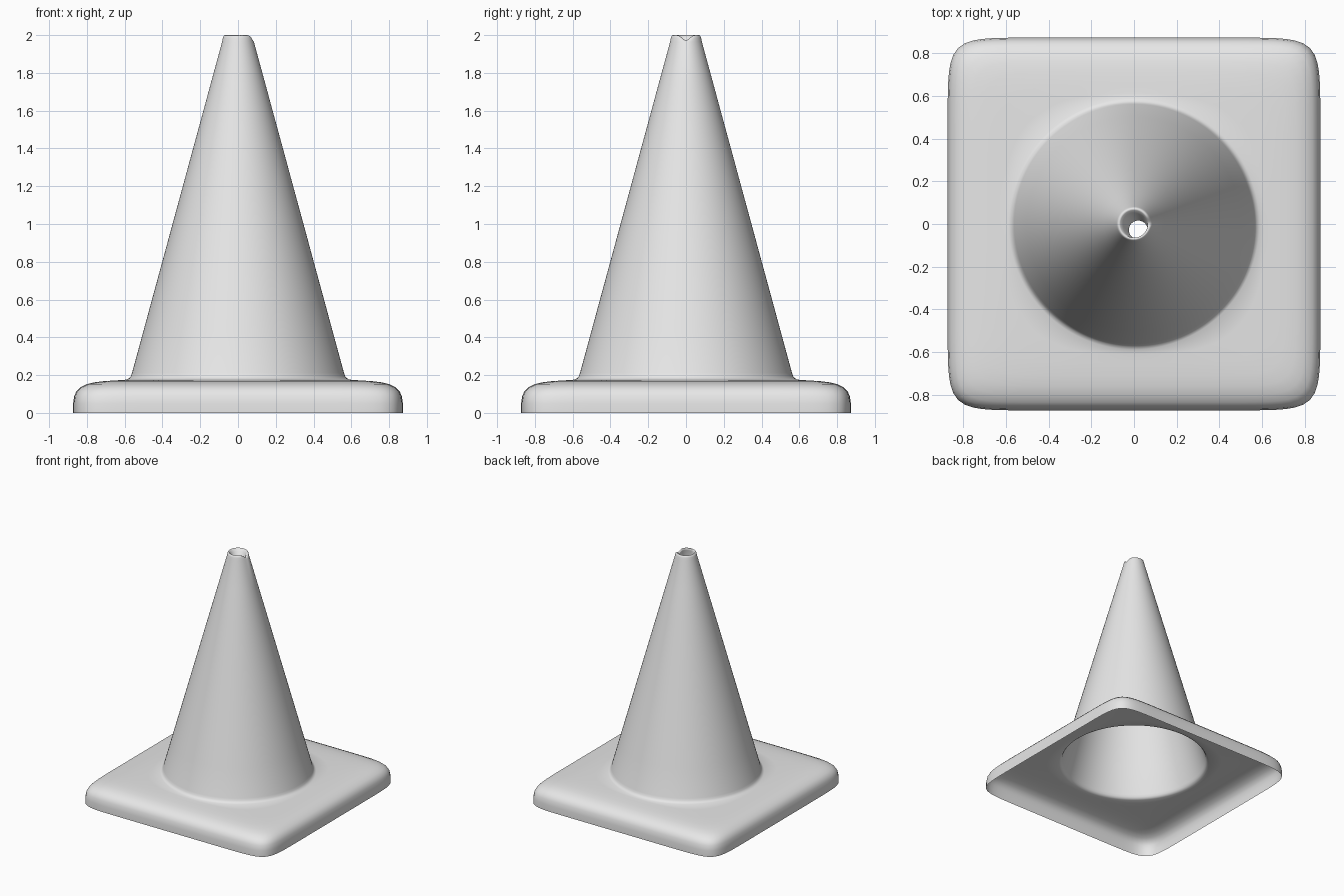
import bpy, bmesh, math

SIDES = 192

cube = bpy.data.objects.get("Cube")
if cube:
    bpy.data.objects.remove(cube, do_unlink=True)


def flat_material(name, value):
    mat = bpy.data.materials.new(name)
    colour = (value, value, value, 1)
    mat.use_nodes = True
    mat.diffuse_color = colour
    bsdf = next(n for n in mat.node_tree.nodes if n.type == 'BSDF_PRINCIPLED')
    bsdf.inputs["Base Color"].default_value = colour
    return mat


def ring(bm, half, z, power=2, cx=0, cy=0, notch=0):
    """Superellipse ring: power 2 is a circle, higher powers are rounded squares."""
    verts = []
    for i in range(SIDES):
        a = 2 * math.pi * i / SIDES
        c, s = math.cos(a), math.sin(a)
        r = half / (abs(c) ** power + abs(s) ** power) ** (1 / power)
        turn = math.atan2(s, c)
        dip = notch * math.exp(-(turn / 0.4) ** 2)
        verts.append(bm.verts.new((cx + r * c, cy + r * s, z - dip)))
    return verts


def loft(name, sections, mat):
    bm = bmesh.new()
    rings = [ring(bm, *sec) for sec in sections]
    for low, high in zip(rings, rings[1:]):
        for i in range(SIDES):
            j = (i + 1) % SIDES
            bm.faces.new((low[i], low[j], high[j], high[i]))
    mesh = bpy.data.meshes.new(name)
    bm.to_mesh(mesh)
    bm.free()
    mesh.materials.append(mat)
    obj = bpy.data.objects.new(name, mesh)
    bpy.context.collection.objects.link(obj)
    for poly in mesh.polygons:
        poly.use_smooth = True
    return obj


grey = flat_material("plain grey", 0.8)

# Hollow skirt, rounded shoulder, fillet, tapering body and folded-in tip
base = [(0.873, 0, 12), (0.873, 0.05, 12), (0.867, 0.09, 12), (0.855, 0.115, 12),
        (0.835, 0.135, 12), (0.8, 0.152, 12), (0.76, 0.162, 11), (0.71, 0.168, 10),
        (0.65, 0.172, 6), (0.61, 0.174, 3)]
fillet = [(0.588, 0.177), (0.575, 0.184), (0.567, 0.195), (0.561, 0.212)]
body = [(0.561 + (0.084 - 0.561) * t / 8, 0.212 + (1.965 - 0.212) * t / 8)
        for t in range(1, 9)]
tip = [(0.08, 1.985, 2, 0, 0, 0.016), (0.076, 1.996, 2, 0, 0, 0.024),
       (0.07, 2.0, 2, 0, 0, 0.026), (0.064, 1.996, 2, 0, 0, 0.026),
       (0.058, 1.98, 2, 0.007, -0.009, 0.016), (0.044, 1.92, 2, 0.02, -0.028, 0)]

loft("traffic_cone", base + fillet + body + tip, grey)
